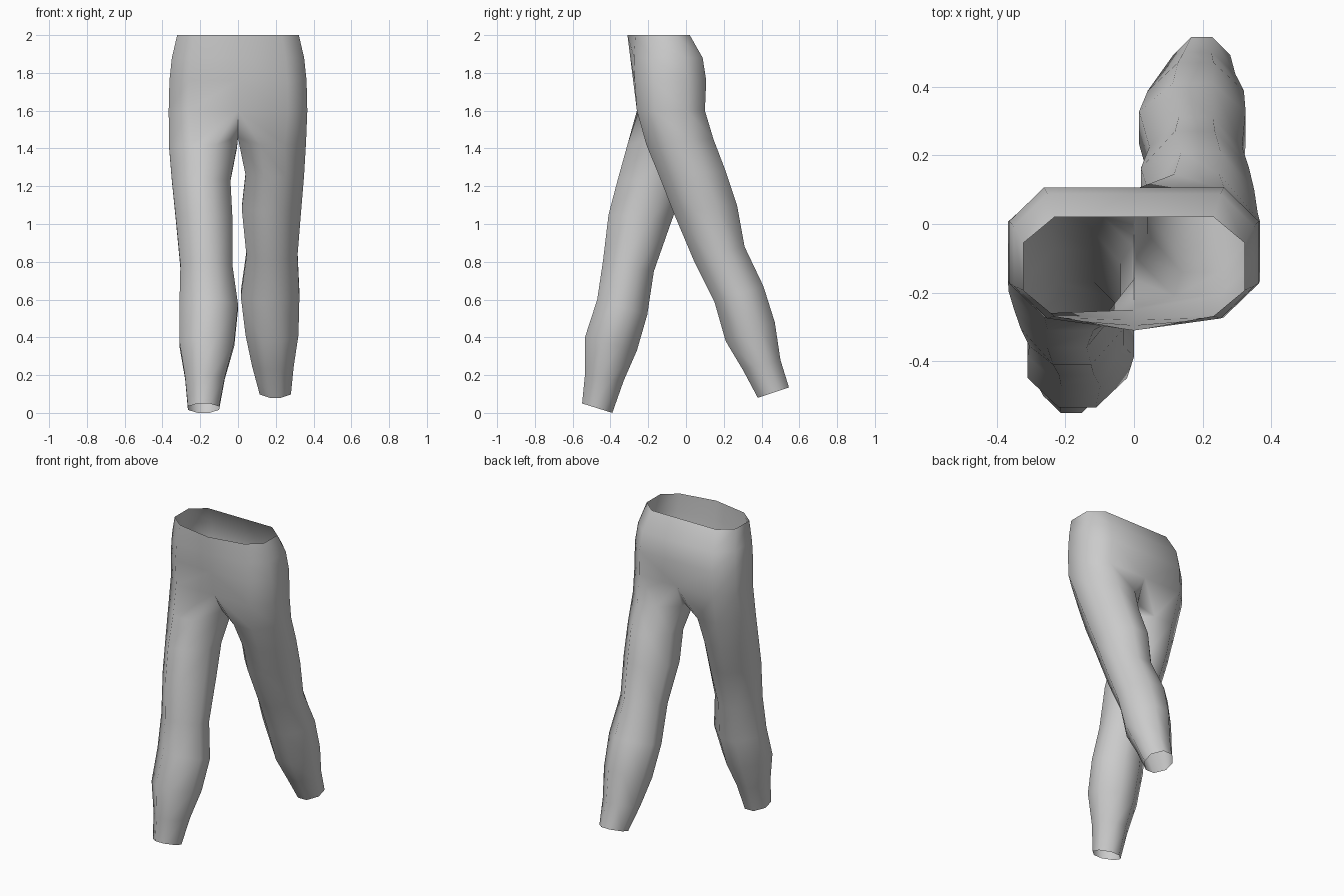
import bpy
import bmesh

# Remove the default cube
cube = bpy.data.objects.get("Cube")
if cube:
    bpy.data.objects.remove(cube, do_unlink=True)

# Plain grey cloth
cloth = bpy.data.materials.new("grey cloth")
cloth.use_nodes = True
grey = (0.6, 0.6, 0.6, 1)
cloth.diffuse_color = grey
cloth.node_tree.nodes["Principled BSDF"].inputs["Base Color"].default_value = grey

# Waist to hip rows: height, half width, front y, front centre y, back y
HIP_ROWS = [
    (2.0, .322, -.268, -.31, .02),
    (1.88, .35, -.275, -.295, .088),
    (1.76, .363, -.272, -.28, .107),
    (1.6, .367, -.26, -.25, .1),
]

# Leg rings: front y, front z, back y, back z, inner x, outer x
LEFT_LEG = [
    (-.21, 1.42, .145, 1.45, .005, .36),
    (-.14, 1.25, .21, 1.28, .04, .35),
    (-.07, 1.07, .27, 1.1, .02, .335),
    (.04, .81, .31, .88, .045, .315),
    (.15, .59, .41, .67, .015, .325),
    (.21, .38, .47, .48, .04, .32),
    (.3, .23, .5, .28, .075, .295),
    (.38, .08, .545, .135, .115, .28),
]
RIGHT_LEG = [
    (-.31, 1.42, .05, 1.4, -.005, -.365),
    (-.36, 1.24, 0, 1.22, -.04, -.35),
    (-.41, 1.05, -.075, 1.02, -.03, -.33),
    (-.44, .8, -.17, .75, -.03, -.305),
    (-.47, .6, -.205, .52, 0, -.31),
    (-.535, .4, -.26, .33, -.02, -.31),
    (-.535, .2, -.33, .17, -.07, -.28),
    (-.55, .05, -.39, 0, -.1, -.265),
]

# Octagon cross-section: across (inner to outer) and along (front to back)
K = .37
OCTAGON = [(-K, -1), (K, -1), (1, -K), (1, K), (K, 1), (-K, 1), (-1, K), (-1, -K)]

bm = bmesh.new()


def lerp(a, b, t):
    return a + (b - a) * (t + 1) / 2


def bridge(upper, lower, closed):
    n = len(upper)
    for i in range(n if closed else n - 1):
        j = (i + 1) % n
        bm.faces.new((upper[i], lower[i], lower[j], upper[j]))


def half_row(row, side, front_mid, back_mid):
    """One side of a hip row, from front centre round to back centre."""
    z, w, front, _, back = row
    x = side * w
    outline = [(x * .72, front), (x, lerp(front, back, -.48)),
               (x, lerp(front, back, .48)), (x * .72, back)]
    return [front_mid] + [bm.verts.new((px, py, z)) for px, py in outline] + [back_mid]


def leg_ring(ring):
    yf, zf, yb, zb, inner, outer = ring
    return [bm.verts.new((lerp(inner, outer, u), lerp(yf, yb, v), lerp(zf, zb, v)))
            for u, v in OCTAGON]


# Centre seam shared by both halves, and the crotch gusset
front_seam = [bm.verts.new((0, r[3], r[0])) for r in HIP_ROWS]
back_seam = [bm.verts.new((0, r[4], r[0])) for r in HIP_ROWS]
gusset = [bm.verts.new((0, y, 1.46)) for y in (.02, -.16)]

# Each half: hip panel, then the leg down to its open hem
for side, leg in ((1, LEFT_LEG), (-1, RIGHT_LEG)):
    rows = [half_row(r, side, f, b) for r, f, b in zip(HIP_ROWS, front_seam, back_seam)]
    for upper, lower in zip(rows, rows[1:]):
        bridge(upper, lower, False)
    rings = [rows[-1] + gusset] + [leg_ring(r) for r in leg]
    for upper, lower in zip(rings, rings[1:]):
        bridge(upper, lower, True)

bmesh.ops.recalc_face_normals(bm, faces=bm.faces[:])

# Make sure the cloth faces outward: the outermost face must point away from the middle
outermost = max(bm.faces, key=lambda f: f.calc_center_median().x)
if outermost.normal.x < 0:
    bmesh.ops.reverse_faces(bm, faces=bm.faces[:])

mesh = bpy.data.meshes.new("trousers")
bm.to_mesh(mesh)
bm.free()
mesh.materials.append(cloth)
trousers = bpy.data.objects.new("trousers", mesh)
bpy.context.collection.objects.link(trousers)

# Soft shading over the low-poly cloth
bpy.ops.object.select_all(action="DESELECT")
trousers.select_set(True)
bpy.context.view_layer.objects.active = trousers
bpy.ops.object.shade_smooth_by_angle(angle=1.3)
